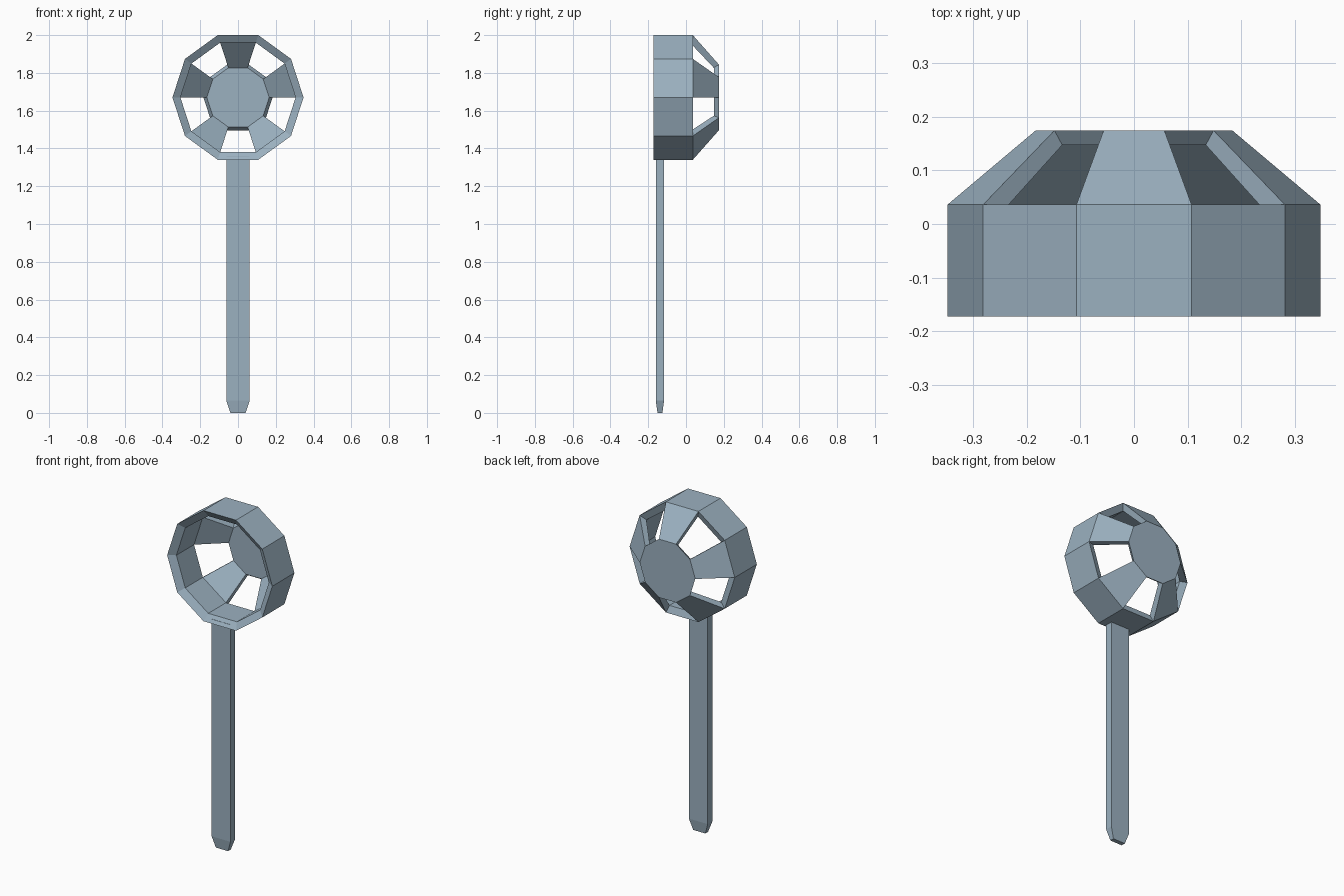
import bpy, bmesh, math

if "Cube" in bpy.data.objects:
    bpy.data.objects.remove(bpy.data.objects["Cube"])

N = 10
CZ = 1.67

steel = bpy.data.materials.new("blue_grey")
steel.diffuse_color = (0.33, 0.44, 0.53, 1)
steel.use_nodes = True
steel.node_tree.nodes["Principled BSDF"].inputs["Base Color"].default_value = steel.diffuse_color


def finish(name, bm):
    bmesh.ops.recalc_face_normals(bm, faces=bm.faces)
    mesh = bpy.data.meshes.new(name)
    bm.to_mesh(mesh)
    bm.free()
    mesh.materials.append(steel)
    obj = bpy.data.objects.new(name, mesh)
    bpy.context.collection.objects.link(obj)
    return obj


# Head: ten-sided hollow cup, open at the front, every other sloped panel cut out
bm = bmesh.new()


def ring(radius, y):
    return [bm.verts.new((radius * math.cos(math.tau * i / N), y,
                          CZ + radius * math.sin(math.tau * i / N))) for i in range(N)]


outer = [ring(r, y) for r, y in ((0.347, -0.172), (0.347, 0.036), (0.183, 0.174))]
inner = [ring(r, y) for r, y in ((0.305, -0.145), (0.305, 0.021), (0.165, 0.147))]


def strip(a, b, i):
    j = (i + 1) % N
    bm.faces.new((a[i], a[j], b[j], b[i]))


for i in range(N):
    j = (i + 1) % N
    strip(outer[0], inner[0], i)            # bevelled front rim
    for shell in (outer, inner):
        strip(shell[0], shell[1], i)        # side wall
    if i % 2 == 0:
        for shell in (outer, inner):
            strip(shell[1], shell[2], i)    # solid sloped panel
    else:
        for k in (1, 2):
            strip(outer[k], inner[k], i)    # window edges along the rings
        for m in (i, j):                    # window edges along the spokes
            bm.faces.new((outer[1][m], outer[2][m], inner[2][m], inner[1][m]))
for shell in (outer, inner):
    bm.faces.new(shell[2])                  # back disc
finish("head", bm)

# Handle: flat bar with a tapered foot
bm = bmesh.new()
sections = []
for z, hx, hy in ((0, 0.04, 0.013), (0.065, 0.062, 0.022), (1.36, 0.062, 0.022)):
    sections.append([bm.verts.new((sx * hx, -0.138 + sy * hy, z))
                     for sx, sy in ((-1, -1), (1, -1), (1, 1), (-1, 1))])
for a, b in zip(sections, sections[1:]):
    for i in range(4):
        j = (i + 1) % 4
        bm.faces.new((a[i], a[j], b[j], b[i]))
bm.faces.new(sections[0])
bm.faces.new(sections[-1])
finish("handle", bm)
